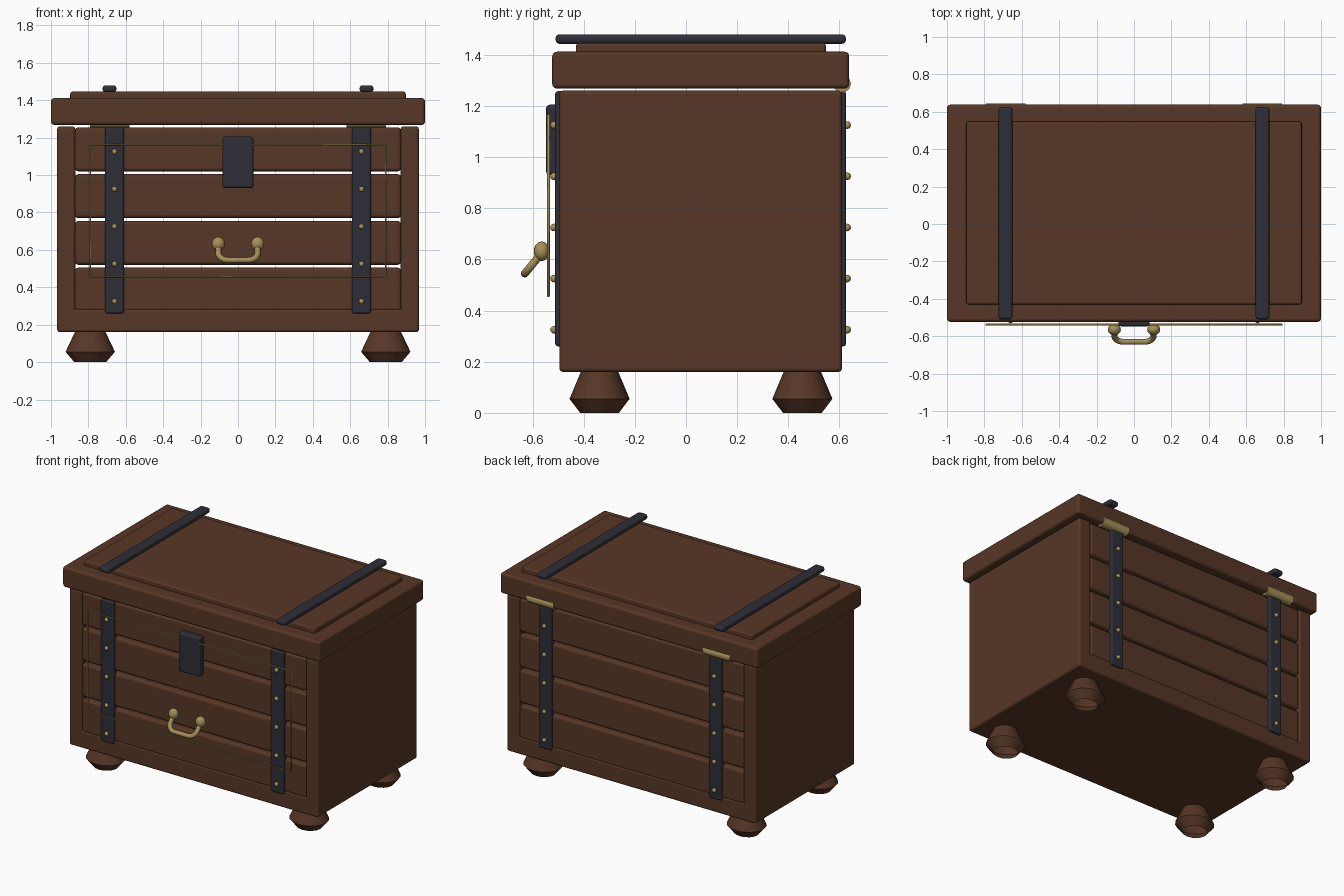
import bpy, bmesh, math
from mathutils import Vector

if "Cube" in bpy.data.objects:
    bpy.data.objects.remove(bpy.data.objects["Cube"])


def mat(name, rgb):
    m = bpy.data.materials.new(name)
    m.diffuse_color = (*rgb, 1)
    m.use_nodes = True
    m.node_tree.nodes["Principled BSDF"].inputs["Base Color"].default_value = m.diffuse_color
    return m


WOOD = mat("dark_wood", (0.095, 0.038, 0.019))
IRON = mat("dark_iron", (0.027, 0.028, 0.039))
BRASS = mat("brass", (0.38, 0.28, 0.10))


def finish(name, bm, m, smooth=True):
    me = bpy.data.meshes.new(name)
    bmesh.ops.recalc_face_normals(bm, faces=bm.faces)
    for f in bm.faces:
        f.smooth = smooth
    bm.to_mesh(me)
    bm.free()
    me.materials.append(m)
    ob = bpy.data.objects.new(name, me)
    bpy.context.collection.objects.link(ob)
    return ob


def box(name, x, y, z, m, bevel=0.015):
    """Rounded box from (min, max) ranges."""
    bm = bmesh.new()
    bmesh.ops.create_cube(bm, size=1)
    for v in bm.verts:
        v.co = Vector([(r[0] + r[1]) / 2 + c * (r[1] - r[0]) for r, c in zip((x, y, z), v.co)])
    ob = finish(name, bm, m)
    b = ob.modifiers.new("round", "BEVEL")
    b.width, b.segments, b.harden_normals = bevel, 3, True
    return ob


def ball(name, loc, r, m, seg=12):
    bm = bmesh.new()
    bmesh.ops.create_uvsphere(bm, u_segments=seg, v_segments=seg * 2 // 3, radius=1)
    for v in bm.verts:
        v.co = Vector([l + c * s for l, c, s in zip(loc, v.co, r)])
    return finish(name, bm, m)


def tube(name, pts, r, m, cyclic=False, res=3):
    cu = bpy.data.curves.new(name, "CURVE")
    cu.dimensions = "3D"
    cu.bevel_depth, cu.bevel_resolution, cu.use_fill_caps = r, res, True
    s = cu.splines.new("POLY")
    s.points.add(len(pts) - 1)
    for p, c in zip(s.points, pts):
        p.co = (*c, 1)
    s.use_cyclic_u = cyclic
    cu.materials.append(m)
    ob = bpy.data.objects.new(name, cu)
    bpy.context.collection.objects.link(ob)
    return ob


# Body: base, side panels, front and back planks
F, B = -0.495, 0.61
box("base", (-0.967, 0.967), (F, B), (0.16, 0.285), WOOD)
for s in (-1, 1):
    box("side_panel", sorted((s * 0.87, s * 0.967)), (F, B), (0.16, 1.26), WOOD)
for i in range(4):
    z0 = 0.27 + 0.25 * i
    for n, y in (("front_plank", (F + 0.003, F + 0.063)), ("back_plank", (B - 0.063, B - 0.003))):
        box(n, (-0.873, 0.873), y, (z0, z0 + 0.235), WOOD, 0.02)

# Lid and raised panel
box("lid", (-1, 1), (-0.523, 0.638), (1.268, 1.412), WOOD, 0.018)
box("lid_panel", (-0.897, 0.897), (-0.43, 0.547), (1.39, 1.446), WOOD, 0.012)

# Straps, rivets, hinges
for s in (-1, 1):
    box("lid_strap", (s * 0.687 - 0.037, s * 0.687 + 0.037), (-0.51, 0.625), (1.443, 1.48), IRON, 0.015)
    for n, y, yr in (("front", (-0.512, -0.47), -0.516), ("back", (0.585, 0.626), 0.63)):
        box(n + "_strap", (s * 0.66 - 0.05, s * 0.66 + 0.05), y, (0.26, 1.258), IRON, 0.012)
        for i in range(5):
            ball(n + "_rivet", (s * 0.66, yr, 0.325 + 0.2 * i), (0.015,) * 3, BRASS, 10)
    tube("hinge", [(s * 0.58, 0.61, 1.287), (s * 0.79, 0.61, 1.287)], 0.035, BRASS)

# Feet: turned open profile
for sx in (-1, 1):
    for y in (-0.338, 0.455):
        bm = bmesh.new()
        n, rings = 16, []
        for r, z in ((0.085, 0), (0.132, 0.055), (0.08, 0.165)):
            rings.append([bm.verts.new((sx * 0.79 + r * math.cos(a), y + 0.89 * r * math.sin(a), z))
                          for a in (2 * math.pi * k / n for k in range(n))])
        for a, b in zip(rings, rings[1:]):
            for k in range(n):
                bm.faces.new((a[k], a[(k + 1) % n], b[(k + 1) % n], b[k]))
        for f in bm.faces:
            f.normal_update()
        foot = finish("foot", bm, WOOD)
        foot.data.set_sharp_from_angle(angle=math.radians(35))

# Lock plate and thin brass frame
box("lock_plate", (-0.083, 0.083), (-0.547, -0.49), (0.93, 1.205), IRON, 0.014)
tube("brass_frame", [(-0.79, -0.538, 0.457), (0.79, -0.538, 0.457),
                     (0.79, -0.538, 1.163), (-0.79, -0.538, 1.163)], 0.006, BRASS, True, 1)

# Pull handle: two knobs and a tilted rounded bail
for s in (-1, 1):
    ball("handle_knob", (s * 0.105, -0.564, 0.632), (0.035, 0.031, 0.038), BRASS, 16)
path = []
for k in range(7):
    a = math.pi / 2 * k / 6
    path.append((-0.055 - 0.05 * math.cos(a), 0.55 + 0.45 * math.sin(a)))
path = [(-0.105, 0.0)] + path
path += [(-x, t) for x, t in reversed(path)]
tube("handle_bail", [(x, -0.56 - 0.07 * t, 0.63 - 0.085 * t) for x, t in path], 0.016, BRASS)
